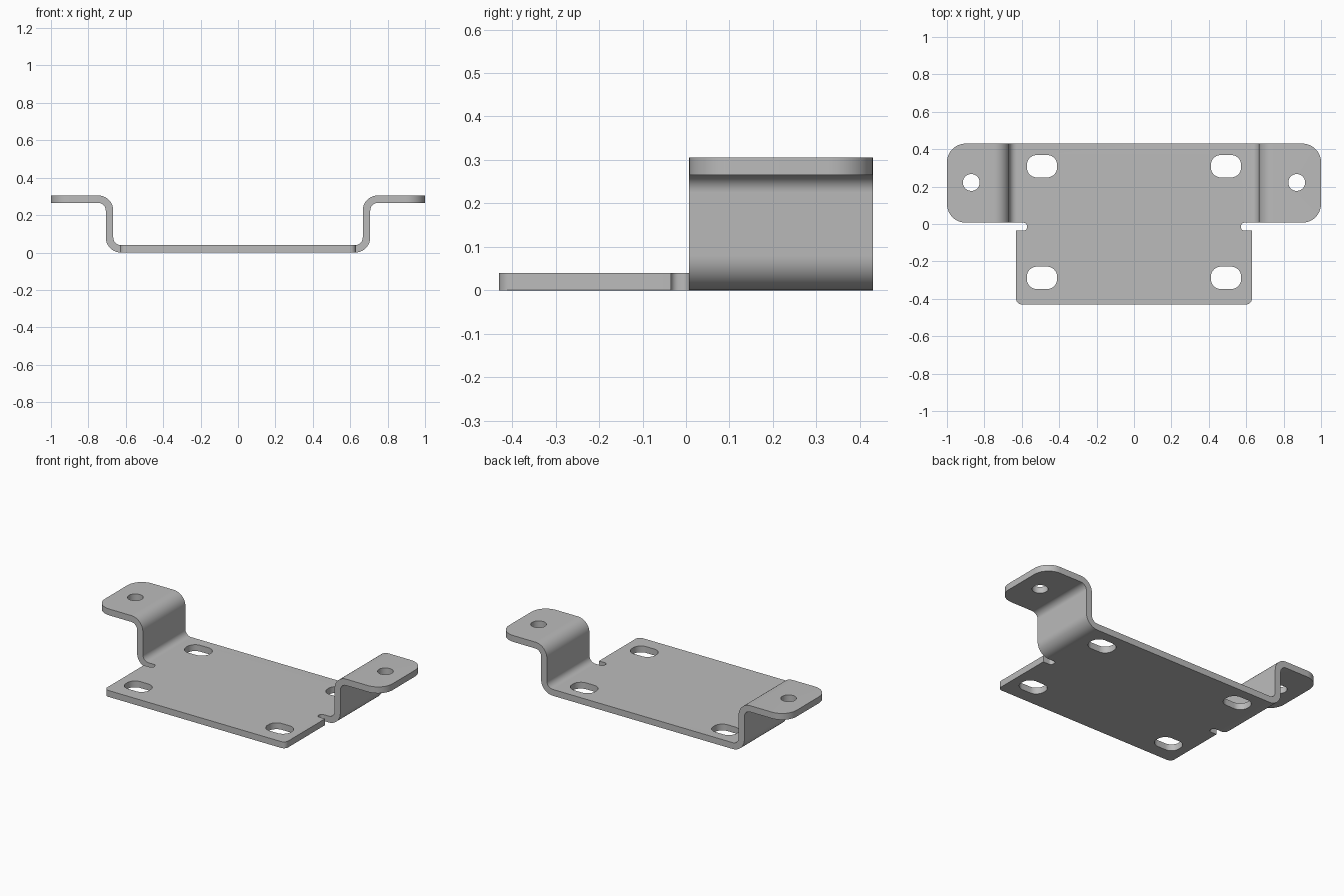
import bpy, bmesh, math
from mathutils import Vector

if "Cube" in bpy.data.objects:
    bpy.data.objects.remove(bpy.data.objects["Cube"])


def fillet(corners, seg=10):
    """Round each right-angle corner (u, v, radius) of a closed outline."""
    pts = []
    n = len(corners)
    for i, (u, v, r) in enumerate(corners):
        p = Vector((u, v))
        if r == 0:
            pts.append(p)
            continue
        a = (Vector(corners[i - 1][:2]) - p).normalized()
        b = (Vector(corners[(i + 1) % n][:2]) - p).normalized()
        c = p + (a + b) * r
        for k in range(seg + 1):
            t = math.pi / 2 * k / seg
            pts.append(c - (b * math.cos(t) + a * math.sin(t)) * r)
    return [p for i, p in enumerate(pts) if (p - pts[i - 1]).length > 1e-5]


def prism(name, pts, place, depth):
    """Extrude an outline; place maps (u, v) to 3D."""
    bm = bmesh.new()
    face = bm.faces.new([bm.verts.new(place(p)) for p in pts])
    ext = bmesh.ops.extrude_face_region(bm, geom=[face])
    verts = [g for g in ext["geom"] if isinstance(g, bmesh.types.BMVert)]
    bmesh.ops.translate(bm, verts=verts, vec=depth)
    bmesh.ops.recalc_face_normals(bm, faces=bm.faces)
    mesh = bpy.data.meshes.new(name)
    bm.to_mesh(mesh)
    bm.free()
    obj = bpy.data.objects.new(name, mesh)
    bpy.context.collection.objects.link(obj)
    return obj


def vertical(name, corners):
    return prism(name, fillet(corners), lambda p: (p.x, p.y, -0.2), (0, 0, 0.8))


def mirrored(half):
    return half + [(-u, v, r) for u, v, r in reversed(half)]


def rounded_rect(x, y, w, h, r):
    return [(x - w, y - h, r), (x + w, y - h, r), (x + w, y + h, r), (x - w, y + h, r)]


def cut(obj, cutter, operation):
    mod = obj.modifiers.new(operation.title(), "BOOLEAN")
    mod.operation = operation
    mod.solver = "EXACT"
    mod.object = cutter
    bpy.context.view_layer.objects.active = obj
    bpy.ops.object.modifier_apply(modifier=mod.name)
    bpy.data.objects.remove(cutter)


# Bent sheet: base, two risers and two flanges as one section
section = mirrored([
    (0.707, 0, 0.08), (0.707, 0.265, 0.04), (1.1, 0.265, 0),
    (1.1, 0.305, 0), (0.667, 0.305, 0.08), (0.667, 0.04, 0.04)])
bracket = prism("mounting_bracket", fillet(section),
                lambda p: (p.x, -0.5, p.y), (0, 1, 0))

# Plan outline with rounded flanges and relief notches beside the bends
outline = mirrored([
    (0.63, -0.43, 0.03), (0.63, -0.035, 0), (0.572, -0.035, 0.018),
    (0.572, 0.007, 0.018), (1.0, 0.007, 0.1), (1.0, 0.43, 0.1)])
cut(bracket, vertical("outline_cutter", outline), "INTERSECT")

# Base slots and flange holes
for side in (-1, 1):
    for y in (-0.288, 0.309):
        cut(bracket, vertical("slot_cutter", rounded_rect(side * 0.492, y, 0.081, 0.06, 0.054)),
            "DIFFERENCE")
    cut(bracket, vertical("hole_cutter", rounded_rect(side * 0.87, 0.222, 0.045, 0.045, 0.045)),
        "DIFFERENCE")

# Grey metal
metal = bpy.data.materials.new("grey metal")
metal.diffuse_color = (0.5, 0.5, 0.5, 1)
metal.use_nodes = True
metal.node_tree.nodes["Principled BSDF"].inputs["Base Color"].default_value = metal.diffuse_color
bracket.data.materials.clear()
bracket.data.materials.append(metal)
for f in bracket.data.polygons:
    f.material_index = 0

bpy.ops.object.select_all(action="DESELECT")
bracket.select_set(True)
bpy.context.view_layer.objects.active = bracket
bpy.ops.object.shade_smooth_by_angle(angle=math.radians(30))
